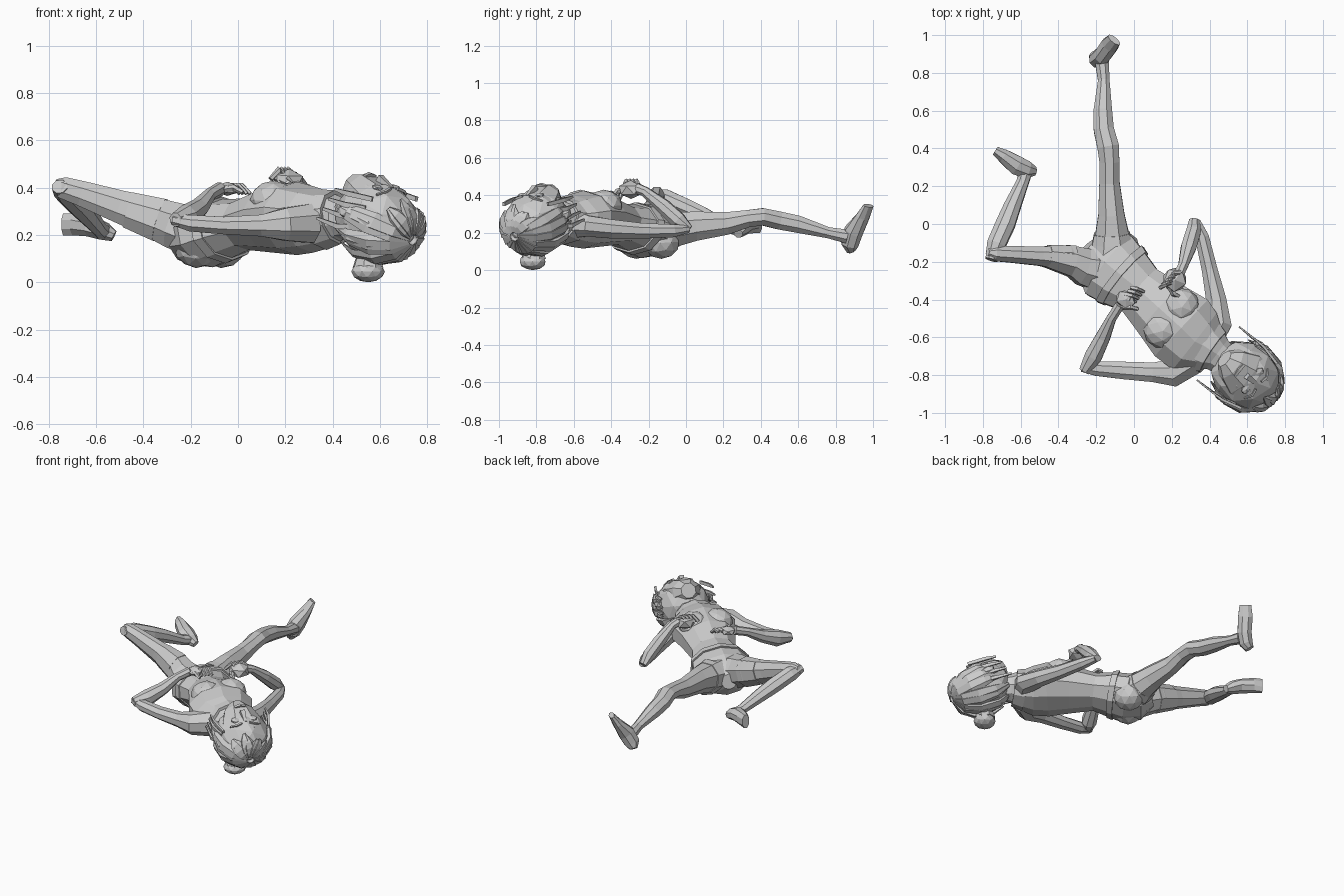
import bpy, bmesh, math, random
from mathutils import Vector as V

random.seed(4)
SIDE = V((0.62, 0.78, 0)).normalized()   # across the body
AXIS = V((0.78, -0.62, -0.06)).normalized()  # hips towards neck
UP = AXIS.cross(SIDE).normalized()
CROWN = V((0.72, -0.57, -0.38)).normalized()  # head tilted back
FACE = CROWN.cross(SIDE).normalized()
TORSO_AXES = (SIDE, AXIS, UP)
HEAD_AXES = (SIDE, CROWN, FACE)


def finish(name, bm):
    bmesh.ops.recalc_face_normals(bm, faces=bm.faces[:])
    me = bpy.data.meshes.new(name)
    bm.to_mesh(me)
    bm.free()
    ob = bpy.data.objects.new(name, me)
    bpy.context.collection.objects.link(ob)
    return ob


def loft(name, rings, ref=SIDE, n=8):
    """Flat-faced tube; each ring is x, y, z, half width, half depth."""
    bm = bmesh.new()
    pts = [V(r[:3]) for r in rings]
    loops = []
    for i, r in enumerate(rings):
        t = (pts[min(i + 1, len(pts) - 1)] - pts[max(i - 1, 0)]).normalized()
        u = t.cross(ref).normalized()
        s = u.cross(t).normalized()
        a, b = r[3], r[-1]
        loops.append([bm.verts.new(pts[i] + s * a * math.cos(w) + u * b * math.sin(w))
                      for w in [2 * math.pi * (k + 0.5) / n for k in range(n)]])
    for l0, l1 in zip(loops, loops[1:]):
        for k in range(n):
            bm.faces.new((l0[k], l0[(k + 1) % n], l1[(k + 1) % n], l1[k]))
    bm.faces.new(loops[0])
    bm.faces.new(loops[-1])
    return finish(name, bm)


def blob(name, c, size, sub=2, axes=TORSO_AXES):
    """Faceted ellipsoid with half sizes across, along and in depth."""
    bm = bmesh.new()
    bmesh.ops.create_icosphere(bm, subdivisions=sub, radius=1)
    for v in bm.verts:
        v.co = V(c) + sum((d * x * r for d, x, r in zip(axes, v.co, size)), V())
    return finish(name, bm)


# Torso, from crotch to neck
loft("torso", [(-.25, -.12, .20, .05, .05), (-.20, -.17, .185, .15, .11),
               (-.13, -.22, .20, .205, .14), (-.06, -.28, .225, .185, .13),
               (.03, -.35, .245, .15, .11), (.14, -.45, .265, .18, .14),
               (.25, -.55, .27, .215, .155), (.32, -.62, .265, .20, .14),
               (.385, -.655, .265, .15, .12), (.44, -.69, .27, .10, .09),
               (.54, -.77, .27, .07, .07)], n=10)
loft("waistband", [(-.075, -.265, .22, .20, .143), (-.045, -.29, .228, .187, .137)], n=10)
loft("collar", [(.36, -.64, .265, .16, .13), (.42, -.68, .275, .13, .115)], n=10)
for k in (-1, 1):
    blob("chest", V((.20, -.50, .345)) + SIDE * .08 * k, (.10, .10, .085))
    blob("buttock", V((-.12, -.2, .15)) + SIDE * .085 * k, (.10, .10, .09))

# Straight leg
X = V((1, 0, 0))
loft("straight_leg", [(-.12, -.17, .20, .12, .12), (-.115, -.07, .215, .10, .10),
                      (-.12, .05, .235, .075, .085), (-.13, .22, .25, .058, .065),
                      (-.13, .33, .275, .057, .05), (-.137, .41, .285, .062, .05),
                      (-.16, .50, .265, .058, .052),
                      (-.165, .60, .245, .053, .05), (-.16, .76, .20, .033, .032),
                      (-.17, .86, .18, .04, .04)], ref=X)
loft("straight_leg_cuff", [(-.115, -.10, .21, .115, .113), (-.117, -.05, .22, .102, .10)], ref=X)
loft("straight_foot", [(-.215, .885, .105, .03, .025), (-.195, .875, .14, .045, .052),
                       (-.165, .895, .205, .048, .055), (-.13, .945, .285, .05, .032),
                       (-.105, .975, .345, .04, .018)], ref=V((.75, -.6, 0)))

# Bent leg
Y = V((0, 1, 0))
loft("bent_thigh", [(-.15, -.25, .20, .13, .12), (-.27, -.225, .24, .105, .105),
                    (-.36, -.18, .275, .075, .092), (-.50, -.17, .32, .055, .075),
                    (-.66, -.16, .375, .047, .058), (-.74, -.155, .40, .045, .05),
                    (-.775, -.15, .415, .02, .025)], ref=Y)
loft("bent_leg_cuff", [(-.33, -.195, .263, .09, .10), (-.46, -.17, .305, .064, .083)], ref=Y)
loft("bent_shin", [(-.755, -.19, .405, .035, .03), (-.73, -.11, .385, .053, .05),
                   (-.68, .0, .335, .055, .05), (-.645, .09, .295, .048, .045),
                   (-.59, .22, .23, .035, .033), (-.575, .28, .215, .04, .035)], ref=X)
loft("bent_foot", [(-.525, .28, .195, .025, .025), (-.565, .285, .215, .04, .05),
                   (-.62, .31, .235, .045, .055), (-.69, .36, .245, .05, .04),
                   (-.735, .388, .245, .05, .025)], ref=V((0, 0, 1)))

# Arms: upper arm, forearm and hand
arms = {
    "low_arm": [(.30, -.72, .25, .09, .09), (.20, -.79, .245, .075, .08),
                (.10, -.785, .24, .05, .056), (-.06, -.775, .24, .04, .05),
                (-.2, -.765, .25, .038, .042), (-.275, -.755, .265, .025, .03)],
    "low_forearm": [(-.265, -.78, .265, .03, .03), (-.215, -.70, .275, .055, .05),
                    (-.165, -.60, .315, .042, .042), (-.12, -.50, .37, .028, .028),
                    (-.075, -.43, .395, .03, .028)],
    "high_arm": [(.38, -.62, .25, .09, .09), (.44, -.52, .235, .06, .085),
                 (.435, -.40, .22, .055, .058), (.40, -.24, .21, .045, .045),
                 (.36, -.07, .21, .037, .04), (.325, .01, .22, .022, .03)],
    "high_forearm": [(.32, .02, .22, .02, .03), (.315, -.04, .265, .045, .042),
                     (.29, -.12, .34, .042, .044), (.26, -.22, .42, .028, .028),
                     (.24, -.26, .435, .03, .03)],
}
for name, rings in arms.items():
    loft(name, rings, ref=V((0, 0, 1)))
blob("low_hand", (-.045, -.40, .395), (.05, .06, .03), 1)
blob("high_hand", (.215, -.295, .43), (.07, .07, .05), 1)
for k in range(4):
    o = SIDE * (.023 * (k - 1.5))
    a = V((-.04, -.365, .405)) + o
    loft("low_finger", [(*a, .013), (*(a + V((.035, -.005, .005))), .012),
                        (*(a + V((.07, -.02, -.03))), .009)], n=5)
    a = V((.22, -.28, .455)) + o
    loft("high_finger", [(*a, .014), (*(a + V((-.025, -.01, .022))), .014),
                         (*(a + V((-.06, -.03, -.02))), .012)], n=5)
loft("low_thumb", [(-.07, -.44, .39, .017), (-.02, -.44, .40, .014), (.02, -.45, .38, .01)], n=5)
loft("high_thumb", [(.19, -.33, .43, .018), (.21, -.37, .42, .015), (.24, -.385, .40, .011)], n=5)

# Head and face
C = V((.59, -.80, .26))


def head(s, a, f):
    return C + SIDE * s + CROWN * a + FACE * f


blob("head", C, (.175, .20, .165), 2, HEAD_AXES)
loft("jaw", [(*head(0, -.19, .09), .05, .05), (*head(0, -.14, .085), .095, .08),
             (*head(0, -.05, .07), .135, .095), (*head(0, .05, .055), .13, .095)])
loft("nose", [(*head(0, .02, .155), .012, .012), (*head(0, -.06, .172), .022, .02)], n=4)
loft("mouth", [(*head(-.035, -.11, .158), .01), (*head(0, -.115, .164), .012),
               (*head(.035, -.11, .158), .01)], ref=CROWN, n=4)
for k in (-1, 1):
    blob("eye", head(.058 * k, -.01, .148), (.03, .025, .012), 1, HEAD_AXES)
    loft("eyebrow", [(*head(.025 * k, .03, .16), .008), (*head(.06 * k, .04, .152), .008),
                     (*head(.10 * k, .025, .13), .006)], ref=CROWN, n=4)
    blob("ear", head(.17 * k, -.05, .02), (.025, .045, .03), 1, HEAD_AXES)


# Hair locks over the crown, sides and back
def skull(theta, phi, k=1.0):
    return head(.178 * k * math.sin(theta) * math.cos(phi), .202 * k * math.cos(theta),
                .168 * k * math.sin(theta) * math.sin(phi))


N = 20
for i in range(N):
    phi = 2 * math.pi * i / N
    end = random.uniform(.8, 1.05) if math.sin(phi) > .5 else random.uniform(1.95, 2.5)
    r = []
    for j in range(5):
        t = j / 4
        q = skull(.12 + t * (end - .12), phi + .15 * t * math.sin(3 * i), 1 + .02 * t)
        w = (.02, .036, .04, .032, .008)[j]
        r.append((*q, w, w * .45))
    loft("hair_lock", r, ref=skull(1.3, phi + math.pi / 2) - C, n=5)
# Loose strands beside the face
for k in (-1, 1):
    for j in range(4):
        f = .10 - .05 * j
        loft("loose_strand", [(*head(.15 * k, .05 - .02 * j, f + .02), .014, .01),
                              (*head(.178 * k, -.06, f), .015, .01),
                              (*head(.18 * k, -.13 - .015 * j, f - .01), .008, .006)],
             ref=FACE, n=4)

# Bun at the back of the head
loft("hair_tie", [(.55, -.815, .10, .055), (.55, -.815, .06, .068)])
blob("hair_bun", (.55, -.82, .045), (.073, .07, .045), 2, (SIDE, V((.78, -.62, 0)), V((0, 0, 1))))
